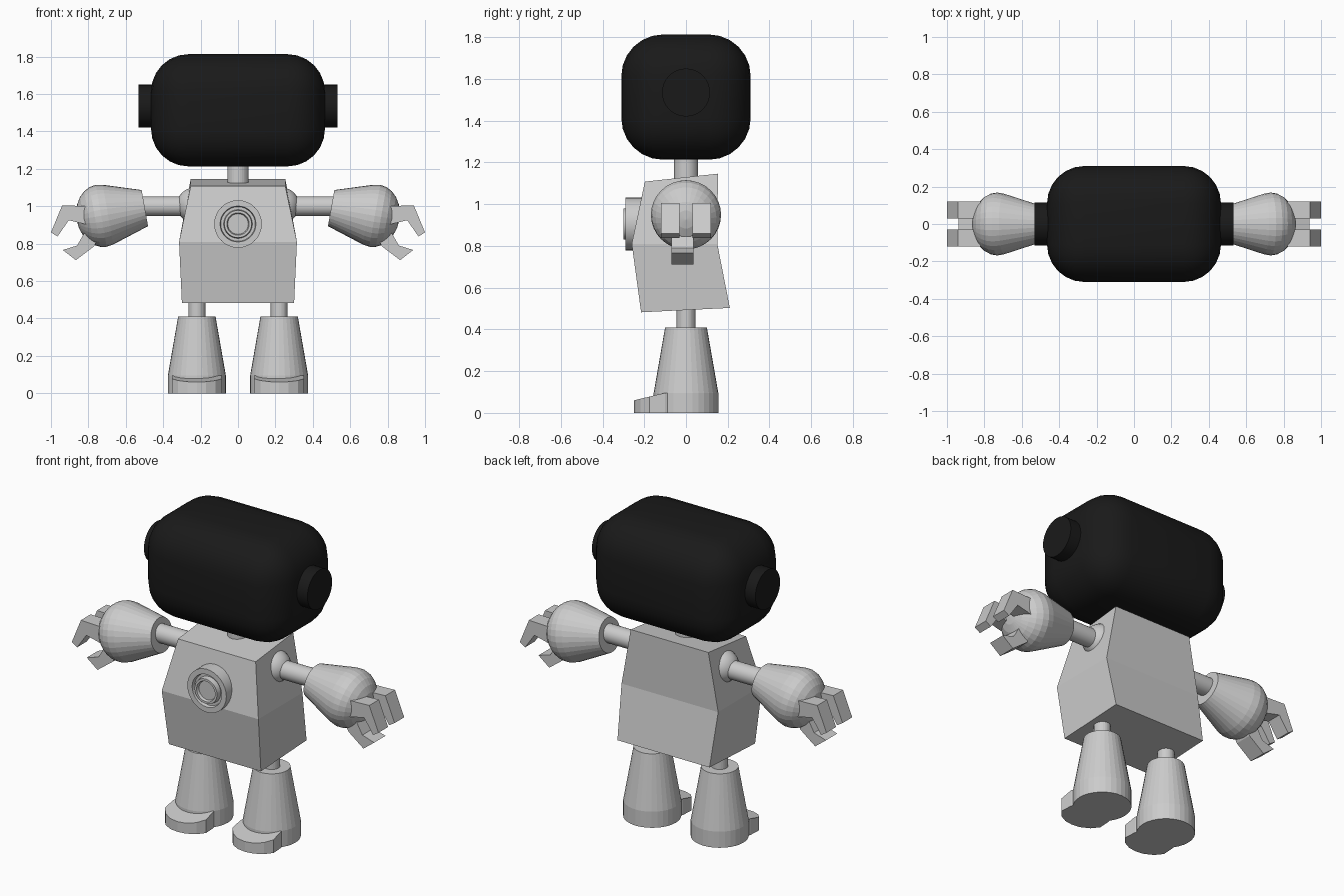
import bpy, bmesh, math
from mathutils import Vector

if "Cube" in bpy.data.objects:
    bpy.data.objects.remove(bpy.data.objects["Cube"])

black = bpy.data.materials.new("black")
black.diffuse_color = (0.01, 0.01, 0.01, 1)
black.use_nodes = True
black.node_tree.nodes["Principled BSDF"].inputs["Base Color"].default_value = black.diffuse_color


def make(name, bm, mat=None, smooth=None):
    bmesh.ops.recalc_face_normals(bm, faces=bm.faces)
    me = bpy.data.meshes.new(name)
    bm.to_mesh(me)
    bm.free()
    ob = bpy.data.objects.new(name, me)
    bpy.context.collection.objects.link(ob)
    if mat:
        me.materials.append(mat)
    if smooth:
        bpy.ops.object.select_all(action='DESELECT')
        bpy.context.view_layer.objects.active = ob
        ob.select_set(True)
        bpy.ops.object.shade_smooth_by_angle(angle=math.radians(smooth))
    return ob


def loft(name, rings, **kw):
    """Skin a stack of equal-length point rings and cap both ends."""
    bm = bmesh.new()
    rs = [[bm.verts.new(p) for p in r] for r in rings]
    for a, b in zip(rs, rs[1:]):
        for i in range(len(a)):
            j = (i + 1) % len(a)
            bm.faces.new((a[i], a[j], b[j], b[i]))
    bm.faces.new(rs[0])
    bm.faces.new(rs[-1])
    return make(name, bm, **kw)


def lathe(name, profile, origin, axis, n=32, **kw):
    """Revolve (radius, distance) pairs around an axis from origin."""
    q = Vector(axis).to_track_quat('Z', 'Y')
    rings = [[Vector(origin) + q @ Vector((r * math.cos(2 * math.pi * i / n),
                                           r * math.sin(2 * math.pi * i / n), h))
              for i in range(n)] for r, h in profile]
    return loft(name, rings, **kw)


# Head: generously rounded box
bm = bmesh.new()
bmesh.ops.create_cube(bm, size=1)
for v in bm.verts:
    v.co = (v.co.x * 0.93, v.co.y * 0.62, 1.513 + v.co.z * 0.6)
bmesh.ops.bevel(bm, geom=bm.edges[:], offset=0.2, segments=6, profile=0.5,
                affect='EDGES')
make("head", bm, mat=black, smooth=60)

# Neck
lathe("neck", [(0.057, 0), (0.057, 0.2)], (0, 0, 1.08), (0, 0, 1))

# Torso: three four-sided sections with slanted top and bottom
sections = [  # half width, front y, front z, back y, back z
    (0.30, -0.215, 0.482, 0.21, 0.503),
    (0.315, -0.26, 0.81, 0.15, 0.81),
    (0.253, -0.197, 1.108, 0.153, 1.146)]
loft("torso", [[(-w, fy, fz), (w, fy, fz), (w, by, bz), (-w, by, bz)]
               for w, fy, fz, by, bz in sections])

# Chest dial: stepped concentric rings
lathe("chest_dial", [(0.127, 0), (0.127, 0.14), (0.096, 0.14), (0.092, 0.12),
                     (0.077, 0.12), (0.073, 0.15), (0.06, 0.15), (0.055, 0.135)],
      (0, -0.15, 0.905), (0, -1, 0), smooth=30)

# Fingers and thumb side profiles in (x, z)
finger = [(0.80, 1.0), (0.94, 1.005), (1.0, 0.86), (0.965, 0.838), (0.905, 0.925), (0.80, 0.90)]
thumb = [(0.74, 0.84), (0.77, 0.785), (0.867, 0.712), (0.937, 0.766), (0.86, 0.79), (0.82, 0.86)]
# Toe half outline in (x, y)
toe_half = [(0.11, -0.05), (0.13, -0.10), (0.134, -0.175), (0.10, -0.217), (0.05, -0.243)]

for side, s in (("left", -1), ("right", 1)):
    # Ear disc
    lathe(side + "_ear", [(0.115, 0), (0.115, 0.073)], (s * 0.46, 0, 1.535), (s, 0, 0),
          mat=black, smooth=30)

    # Shoulder ball and upper arm
    ball = [(0.095 * math.sin(a * math.pi / 12) + 1e-4, -0.095 * math.cos(a * math.pi / 12))
            for a in range(13)]
    lathe(side + "_shoulder", ball, (s * 0.233, 0, 1.005), (0, 0, 1), n=24, smooth=40)
    lathe(side + "_upper_arm", [(0.053, 0), (0.053, 0.25)], (s * 0.28, 0, 1.0), (s, 0, 0), smooth=40)

    # Forearm cone ending in a rounded hand
    arm = [(0.098, 0), (0.162, 0.2)] + [
        (0.168 * math.cos(a * math.pi / 12) + 1e-4, 0.237 + 0.133 * math.sin(a * math.pi / 12))
        for a in range(7)]
    lathe(side + "_forearm", arm, (s * 0.498, 0, 0.99), (s * 0.985, 0, -0.174))

    # Two fingers and a thumb
    for part, prof, y0, y1 in (("front_finger", finger, -0.12, -0.03),
                               ("back_finger", finger, 0.03, 0.12),
                               ("thumb", thumb, -0.07, 0.035)):
        loft(f"{side}_{part}", [[(s * x, y, z) for x, z in prof] for y in (y0, y1)])

    # Leg: thin rod above a tapered boot
    lathe(side + "_thigh", [(0.045, 0), (0.045, 0.16)], (s * 0.22, 0, 0.38), (0, 0, 1))
    lathe(side + "_boot", [(0.155, 0), (0.155, 0.095), (0.1, 0.41)], (s * 0.22, 0, 0), (0, 0, 1))

    # Toe cap sloping down to the front
    outline = toe_half + [(0, -0.25)] + [(-x, y) for x, y in reversed(toe_half)]
    loft(side + "_toe", [
        [(s * 0.22 + x, y, 0) for x, y in outline],
        [(s * 0.22 + x, y, 0.06 + 0.036 * min(1, (y + 0.25) / 0.15)) for x, y in outline]])
